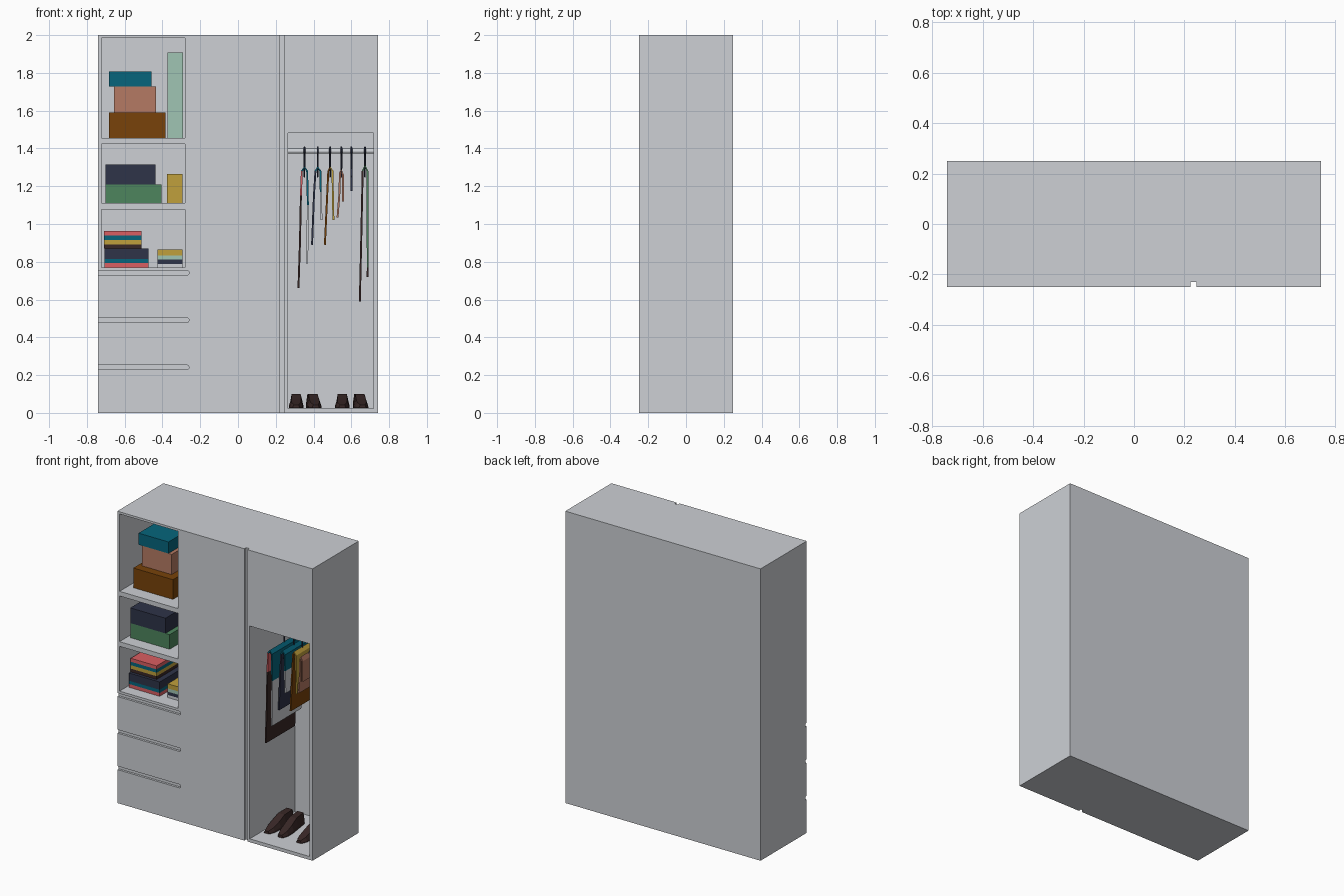
import bpy, bmesh, math
from mathutils import Vector

if "Cube" in bpy.data.objects:
    bpy.data.objects.remove(bpy.data.objects["Cube"])


def lin(c):
    c /= 255
    return c / 12.92 if c <= 0.04045 else ((c + 0.055) / 1.055) ** 2.4


def mat(name, r, g, b):
    m = bpy.data.materials.new(name)
    m.diffuse_color = (lin(r), lin(g), lin(b), 1)
    m.use_nodes = True
    m.node_tree.nodes["Principled BSDF"].inputs["Base Color"].default_value = m.diffuse_color
    return m


GREY = mat("pale_grey", 205, 208, 213)
TEAL = mat("teal", 6, 101, 124)
BROWN = mat("brown", 120, 66, 9)
SALMON = mat("salmon", 181, 122, 99)
MINT = mat("mint", 160, 197, 179)
NAVY = mat("navy", 46, 51, 72)
GREEN = mat("green", 77, 133, 93)
MUSTARD = mat("mustard", 192, 160, 60)
CORAL = mat("coral", 218, 94, 98)
DARK = mat("dark_brown", 56, 39, 38)


def finish(name, bm, *mats):
    bmesh.ops.recalc_face_normals(bm, faces=bm.faces)
    me = bpy.data.meshes.new(name)
    bm.to_mesh(me)
    bm.free()
    ob = bpy.data.objects.new(name, me)
    bpy.context.collection.objects.link(ob)
    for m in mats:
        me.materials.append(m)
    return ob


def add_prism(bm, pts, y0, y1):
    # outline in x,z extruded along y
    a = [bm.verts.new((x, y0, z)) for x, z in pts]
    b = [bm.verts.new((x, y1, z)) for x, z in pts]
    bm.faces.new(a)
    bm.faces.new(b[::-1])
    for i in range(len(pts)):
        j = (i + 1) % len(pts)
        bm.faces.new((a[i], b[i], b[j], a[j]))


def rect(x0, x1, z0, z1):
    return [(x0, z0), (x1, z0), (x1, z1), (x0, z1)]


def box(name, m, x0, x1, z0, z1, y0, y1):
    bm = bmesh.new()
    add_prism(bm, rect(x0, x1, z0, z1), y0, y1)
    return finish(name, bm, m)


# Wardrobe body with compartments and grooves cut out
body = box("wardrobe_body", GREY, -0.74, 0.74, 0, 2, -0.25, 0.25)
bm = bmesh.new()
for z0, z1 in ((1.455, 1.985), (1.11, 1.423), (0.771, 1.078)):
    add_prism(bm, rect(-0.723, -0.28, z0, z1), -0.3, 0.24)
add_prism(bm, rect(0.264, 0.718, 0.023, 1.481), -0.3, 0.24)
add_prism(bm, rect(0.223, 0.247, -0.1, 2.1), -0.3, -0.23)
for zc in (0.742, 0.491, 0.241):
    r = 0.012
    end = [(-0.271 + r * math.cos(a), zc + r * math.sin(a))
           for a in (math.radians(-90 + 22.5 * i) for i in range(9))]
    add_prism(bm, end + [(-0.8, zc + r), (-0.8, zc - r)], -0.3, -0.235)
cutter = finish("cutter", bm)
cutter.hide_render = True
mod = body.modifiers.new("cut", 'BOOLEAN')
mod.operation = 'DIFFERENCE'
mod.solver = 'EXACT'
mod.object = cutter
bpy.context.view_layer.objects.active = body
bpy.ops.object.modifier_apply(modifier="cut")
bpy.data.objects.remove(cutter)

# Storage boxes on the two upper shelves
box("large_box", BROWN, -0.684, -0.383, 1.455, 1.59, -0.157, 0.15)
box("medium_box", SALMON, -0.657, -0.433, 1.59, 1.728, -0.10, 0.13)
box("small_box", TEAL, -0.684, -0.457, 1.728, 1.807, -0.10, 0.12)
box("tall_box", MINT, -0.372, -0.29, 1.455, 1.908, -0.08, 0.15)
box("lower_flat_box", GREEN, -0.702, -0.404, 1.11, 1.21, -0.163, 0.15)
box("upper_flat_box", NAVY, -0.702, -0.436, 1.21, 1.314, -0.163, 0.13)
box("narrow_box", MUSTARD, -0.375, -0.293, 1.11, 1.266, -0.08, 0.15)


# Folded clothes on the lower shelf
def stack(name, x0, x1, y0, y1, z, layers):
    for i, (m, h) in enumerate(layers):
        box(f"{name}_{i + 1}", m, x0, x1, z, z + h, y0, y1)
        z += h


stack("folded_trousers", -0.706, -0.475, -0.17, 0.14, 0.771,
      ((CORAL, 0.023), (TEAL, 0.022), (NAVY, 0.053)))
stack("folded_shirt", -0.709, -0.512, -0.15, 0.11, 0.869,
      ((DARK, 0.022), (MUSTARD, 0.024), (TEAL, 0.023), (CORAL, 0.024)))
stack("folded_towel", -0.425, -0.293, -0.155, 0.10, 0.771,
      ((GREY, 0.018), (NAVY, 0.022), (MINT, 0.023), (MUSTARD, 0.031)))

# Clothes rail
bpy.ops.mesh.primitive_cylinder_add(vertices=16, radius=0.013, depth=0.47,
                                    location=(0.491, 0, 1.386), rotation=(0, math.pi / 2, 0))
rail = bpy.context.object
rail.name = "clothes_rail"
rail.data.materials.append(GREY)
bpy.ops.object.shade_smooth_by_angle()


# Wire hangers: hook over the rail, stem and sloping arms
def wire(name, pts, r):
    cu = bpy.data.curves.new(name, 'CURVE')
    cu.dimensions = '3D'
    cu.bevel_depth = r
    cu.bevel_resolution = 1
    cu.use_fill_caps = True
    sp = cu.splines.new('POLY')
    sp.points.add(len(pts) - 1)
    for p, c in zip(sp.points, pts):
        p.co = (*c, 1)
    cu.materials.append(NAVY)
    bpy.context.collection.objects.link(bpy.data.objects.new(name, cu))


def hanger(x, w):
    hook = [(x, 0.018 * math.cos(a), 1.388 + 0.018 * math.sin(a))
            for a in (math.radians(-20 + 25 * i) for i in range(12))]
    wire("hanger_hook", hook + [(x, 0, 1.355), (x, 0, 1.295)], 0.005)
    wire("hanger_arms", [(x, -w, 1.25), (x, 0, 1.295), (x, w, 1.25), (x, -w, 1.25)], 0.004)


# Hanging garments: a folded ribbon of cloth, one colour per segment
def garment(name, y0, y1, path, mats):
    bm = bmesh.new()
    rows = [(bm.verts.new((x, y0, z)), bm.verts.new((x, y1, z))) for x, z in path]
    used = list(dict.fromkeys(mats))
    for i, m in enumerate(mats):
        (a, b), (c, d) = rows[i], rows[i + 1]
        bm.faces.new((a, b, d, c)).material_index = used.index(m)
    ob = finish(name, bm, *used)
    s = ob.modifiers.new("thickness", 'SOLIDIFY')
    s.thickness = 0.01
    s.offset = 0


garment("long_coat", -0.16, 0.155,
        [(0.32, 0.66), (0.328, 0.9), (0.333, 1.15), (0.338, 1.28), (0.352, 1.30),
         (0.366, 1.28), (0.37, 1.1), (0.366, 0.79)],
        [DARK, DARK, CORAL, TEAL, TEAL, TEAL, GREY])
garment("navy_shirt", -0.12, 0.13,
        [(0.392, 0.89), (0.402, 1.15), (0.41, 1.28), (0.422, 1.30), (0.436, 1.28),
         (0.438, 1.17), (0.442, 1.02)],
        [NAVY, NAVY, TEAL, TEAL, TEAL, GREY])
garment("brown_jacket", -0.09, 0.13,
        [(0.46, 0.89), (0.472, 1.15), (0.478, 1.28), (0.488, 1.30), (0.50, 1.28), (0.505, 1.02)],
        [BROWN, BROWN, BROWN, MUSTARD, MUSTARD])
garment("short_top", -0.10, 0.11,
        [(0.527, 1.035), (0.536, 1.15), (0.54, 1.27), (0.547, 1.285), (0.555, 1.26), (0.556, 1.12)],
        [SALMON] * 5)
garment("tie_rack", -0.05, 0.05, [(0.60, 1.175), (0.60, 1.295)], [NAVY])
garment("long_dress", -0.13, 0.14,
        [(0.645, 0.59), (0.652, 0.9), (0.66, 1.28), (0.672, 1.31), (0.685, 1.28),
         (0.687, 0.77), (0.686, 0.72)],
        [DARK, DARK, GREEN, GREEN, GREEN, DARK])
for hx, hw in ((0.352, 0.13), (0.422, 0.11), (0.488, 0.08), (0.547, 0.09), (0.60, 0.05), (0.672, 0.11)):
    hanger(hx, hw)


# Shoes: tapered cross-sections from toe to heel
def shoe(name, x, turn):
    bm = bmesh.new()
    rings = []
    for y, w, top, h in ((-0.13, 0.018, 0.012, 0.018), (-0.09, 0.034, 0.024, 0.03),
                         (-0.03, 0.038, 0.026, 0.05), (0.03, 0.034, 0.024, 0.074),
                         (0.12, 0.03, 0.022, 0.076)):
        rings.append([bm.verts.new((px, y, pz)) for px, pz in
                      ((-w, 0), (w, 0), (w, h * 0.3), (top, h), (-top, h), (-w, h * 0.3))])
    for a, b in zip(rings, rings[1:]):
        for i in range(6):
            j = (i + 1) % 6
            bm.faces.new((a[i], a[j], b[j], b[i]))
    bm.faces.new(rings[0])
    bm.faces.new(rings[-1])
    ob = finish(name, bm, DARK)
    ob.location = Vector((x, 0, 0.025))
    ob.rotation_euler.z = math.radians(turn)


for sx, turn in ((0.308, 0), (0.40, 5), (0.552, 0), (0.648, 5)):
    shoe("shoe", sx, turn)
